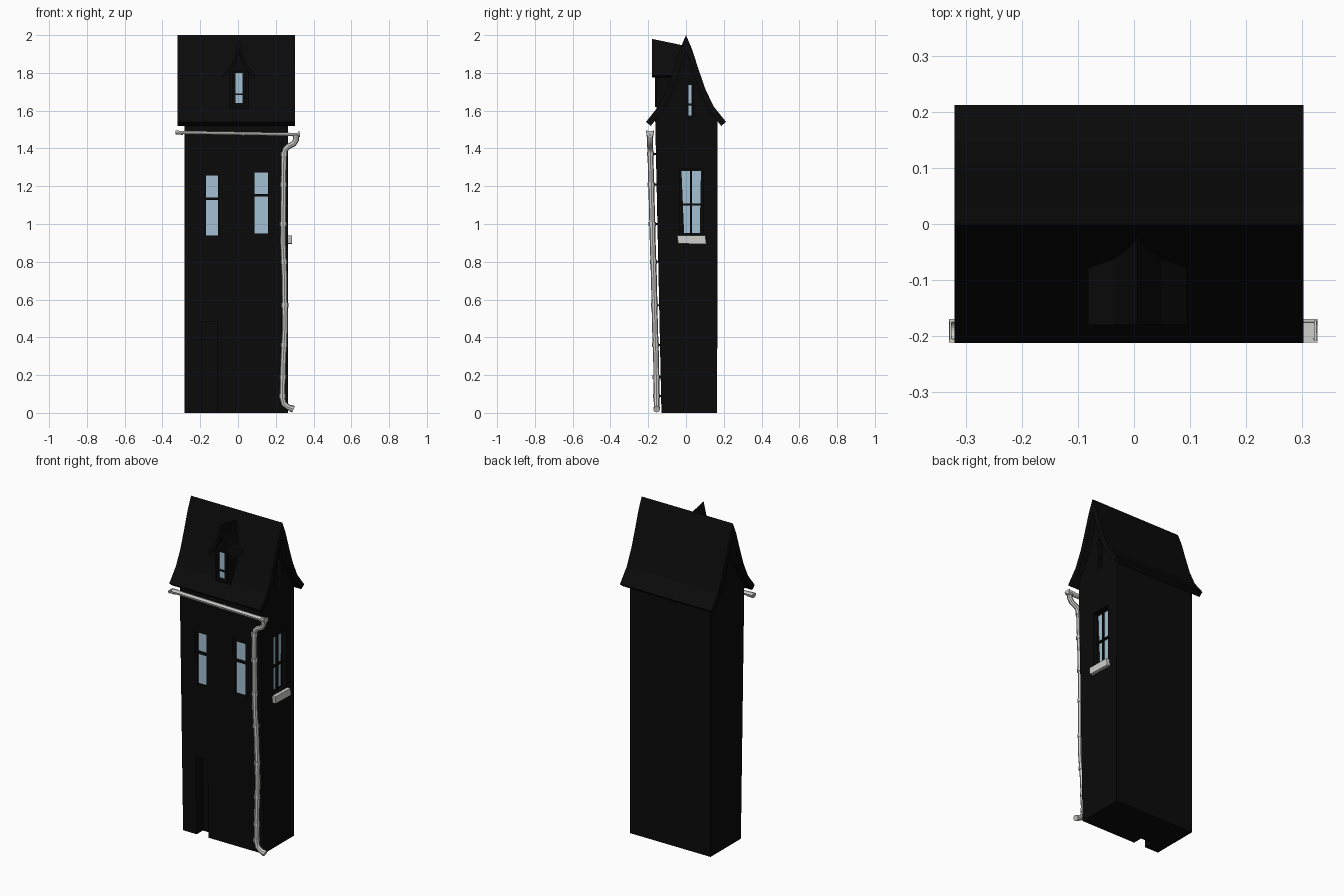
import bpy, bmesh, math
from mathutils import Vector

if "Cube" in bpy.data.objects:
    bpy.data.objects.remove(bpy.data.objects["Cube"])


def mat(name, rgb):
    m = bpy.data.materials.new(name)
    m.diffuse_color = (*rgb, 1)
    m.use_nodes = True
    m.node_tree.nodes["Principled BSDF"].inputs["Base Color"].default_value = m.diffuse_color
    return m


BLACK = mat("soot black", (0.003, 0.003, 0.003))
GLASS = mat("pale blue glass", (0.36, 0.53, 0.65))
METAL = mat("light grey", (0.62, 0.62, 0.60))


def make(name, verts, faces, m):
    bm = bmesh.new()
    vs = [bm.verts.new(v) for v in verts]
    for f in faces:
        bm.faces.new([vs[i] for i in f])
    bmesh.ops.recalc_face_normals(bm, faces=bm.faces[:])
    me = bpy.data.meshes.new(name)
    bm.to_mesh(me)
    bm.free()
    me.materials.append(m)
    ob = bpy.data.objects.new(name, me)
    bpy.context.collection.objects.link(ob)
    return ob


def loft(name, a, b, m):
    """Closed solid between two matching rings."""
    n = len(a)
    faces = [(i, (i + 1) % n, n + (i + 1) % n, n + i) for i in range(n)]
    faces += [tuple(range(n)), tuple(range(n, 2 * n))]
    return make(name, list(a) + list(b), faces, m)


def box(name, lo, hi, m):
    (x0, y0, z0), (x1, y1, z1) = lo, hi
    ring = [(x0, y0), (x1, y0), (x1, y1), (x0, y1)]
    return loft(name, [(x, y, z0) for x, y in ring], [(x, y, z1) for x, y in ring], m)


def offset_under(half, t):
    """Shift a half roof profile downwards/inwards by thickness t."""
    out = []
    for i, p in enumerate(half):
        a, b = Vector(half[max(i - 1, 0)]), Vector(half[min(i + 1, len(half) - 1)])
        d = (b - a).normalized()
        q = Vector(p) + Vector((d.y, -d.x)) * t
        if i == 0:
            q = Vector((0, p[1] - 2.6 * t))
        out.append(tuple(q))
    return out


def full(half):
    """Mirror a half profile into a whole one, left to right."""
    return [(-u, z) for u, z in reversed(half[1:])] + list(half)


# main roof: steep with flared eaves
roof_half = [(0, 2.0), (0.032, 1.925), (0.066, 1.82), (0.103, 1.713), (0.146, 1.623), (0.212, 1.54)]
under = full(offset_under(roof_half, 0.033))
shell = full(roof_half) + under[::-1]
loft("main_roof", [(-0.32, y, z) for y, z in shell], [(0.302, y, z) for y, z in shell], BLACK)

# tower body with gable ends, front wall leaning slightly outwards
gable = [(y, z + 0.01) for y, z in under if abs(y) < 0.15]
prof = [(-0.13, 0), (0.165, 0), (0.167, 1.55)] + gable[::-1] + [(-0.163, 1.55)]
body = loft("tower_body", [(-0.283, y, z) for y, z in prof], [(0.265, y, z) for y, z in prof], BLACK)


def front_y(z):
    return -0.13 - 0.033 * z / 1.55


# recesses: doorway, two front windows, side window, gable slot
front_windows = [(-0.17, -0.107, 0.94, 1.257, 1.133), (0.087, 0.158, 0.95, 1.272, 1.153)]
cuts = [((-0.19, -0.3, -0.1), (-0.11, -0.07, 0.48)),
        ((0.235, -0.035, 0.94), (0.3, 0.092, 1.295)),
        ((0.24, 0.005, 1.56), (0.3, 0.038, 1.755))]
cuts += [((x0 - .014, -0.3, z0 - .014), (x1 + .014, front_y(1.1) + 0.02, z1 + .014))
         for x0, x1, z0, z1, _ in front_windows]
for i, (lo, hi) in enumerate(cuts):
    c = box(f"cutter_{i}", lo, hi, BLACK)
    c.hide_render = True
    c.hide_viewport = True
    c.display_type = 'WIRE'
    mod = body.modifiers.new("recess", 'BOOLEAN')
    mod.object = c
    mod.operation = 'DIFFERENCE'
    mod.solver = 'EXACT'

# front windows: pane, surround bars and cross bar
for i, (x0, x1, z0, z1, zm) in enumerate(front_windows):
    y = front_y(1.1) + 0.014
    n = f"front_window_{i + 1}"
    box(n + "_glass", (x0 - .005, y, z0 - .005), (x1 + .005, y + 0.008, z1 + .005), GLASS)
    for k, (a, b) in enumerate([((x0 - .014, z0 - .014), (x0, z1 + .014)),
                                ((x1, z0 - .014), (x1 + .014, z1 + .014)),
                                ((x0, z0 - .014), (x1, z0)), ((x0, z1), (x1, z1 + .014)),
                                ((x0, zm - .007), (x1, zm + .007))]):
        box(f"{n}_bar_{k}", (a[0], y - 0.012, a[1]), (b[0], y + 0.007, b[1]), BLACK)

# side window: slightly crooked pane with cross bars, and a sill
pane = [(-0.010, 0.953), (0.073, 0.953), (0.079, 1.28), (-0.024, 1.28)]
loft("side_window_glass", [(0.234, y, z) for y, z in pane], [(0.241, y, z) for y, z in pane], GLASS)
box("side_window_upright", (0.236, 0.021, 0.945), (0.252, 0.032, 1.29), BLACK)
box("side_window_crossbar", (0.236, -0.03, 1.097), (0.252, 0.088, 1.108), BLACK)
sill = [(-0.047, 0.94), (-0.042, 0.897), (0.108, 0.893), (0.102, 0.938)]
loft("side_window_sill", [(0.24, y, z) for y, z in sill], [(0.286, y, z) for y, z in sill], METAL)

# narrow gable window
box("gable_window_glass", (0.238, 0.014, 1.575), (0.245, 0.030, 1.735), GLASS)
box("gable_window_crossbar", (0.24, 0.005, 1.628), (0.255, 0.038, 1.638), BLACK)

# dormer: roof sinks slightly towards the main ridge
dorm = [(0, 1.98), (0.018, 1.905), (0.042, 1.84), (0.088, 1.787)]
dshell = full(dorm) + full(offset_under(dorm, 0.016))[::-1]
cx = 0.006
loft("dormer_roof", [(cx + u, -0.18, z) for u, z in dshell],
     [(cx + u, -0.012, z - 0.035 * (z - 1.77) / 0.21) for u, z in dshell], BLACK)
wall = [(-0.052, 1.56), (0.052, 1.56), (0.052, 1.80), (0.02, 1.87), (0, 1.935), (-0.02, 1.87), (-0.052, 1.80)]
loft("dormer_wall", [(cx + u, -0.155, z) for u, z in wall],
     [(cx + u, -0.02, z - 0.035 * max(z - 1.77, 0) / 0.21) for u, z in wall], BLACK)
box("dormer_glass", (-0.013, -0.160, 1.64), (0.025, -0.153, 1.80), GLASS)
for k, (a, b) in enumerate([((-0.03, 1.62), (-0.013, 1.81)), ((0.025, 1.62), (0.042, 1.81)),
                            ((-0.013, 1.62), (0.025, 1.64)), ((-0.013, 1.80), (0.025, 1.81)),
                            ((-0.013, 1.682), (0.025, 1.692))]):
    box(f"dormer_window_bar_{k}", (a[0], -0.165, a[1]), (b[0], -0.15, b[1]), BLACK)


# gutter: open trough, dropping slightly to the right
def trough(name, x0, x1, r, t, depth=0.018):
    arc = [math.pi + math.pi * i / 10 for i in range(11)]
    ring = [(r * math.cos(a), depth * math.sin(a)) for a in arc]
    ring += [((r - t) * math.cos(a), (depth - t) * math.sin(a)) for a in reversed(arc)]

    def at(x):
        return [(x, -0.19 + u, 1.494 - 0.012 * (x + 0.33) / 0.66 + v) for u, v in ring]
    ob = loft(name, at(x0), at(x1), METAL)
    return ob


trough("gutter", -0.325, 0.322, 0.018, 0.003)
for i, (a, b) in enumerate([(-0.33, -0.29), (0.02, 0.035), (0.29, 0.327)]):
    trough(f"gutter_joint_{i}", a, b, 0.021, 0.004, 0.021)
for i, x in enumerate((-0.329, 0.321)):
    box(f"gutter_end_{i}", (x, -0.208, 1.476), (x + 0.004, -0.172, 1.492), METAL)


# downpipe: swept round tube with joints
def tube(name, pts, r, smooth=True):
    cu = bpy.data.curves.new(name, 'CURVE')
    cu.dimensions = '3D'
    cu.bevel_depth = r
    cu.bevel_resolution = 2
    cu.use_fill_caps = True
    sp = cu.splines.new('POLY')
    sp.points.add(len(pts) - 1)
    for p, c in zip(sp.points, pts):
        p.co = (*c, 1)
    cu.materials.append(METAL)
    ob = bpy.data.objects.new(name, cu)
    bpy.context.collection.objects.link(ob)
    bpy.ops.object.select_all(action='DESELECT')
    ob.select_set(True)
    bpy.context.view_layer.objects.active = ob
    bpy.ops.object.convert(target='MESH')
    bpy.ops.object.shade_smooth_by_angle(angle=math.radians(40))


path = [(0.308, -0.190, 1.478), (0.307, -0.190, 1.445), (0.295, -0.190, 1.425), (0.265, -0.190, 1.410),
        (0.250, -0.189, 1.395), (0.243, -0.188, 1.360), (0.240, -0.181, 1.10), (0.239, -0.176, 0.90),
        (0.246, -0.170, 0.72), (0.249, -0.164, 0.45), (0.240, -0.158, 0.28), (0.235, -0.156, 0.08),
        (0.242, -0.155, 0.050), (0.262, -0.155, 0.032), (0.294, -0.155, 0.019)]
tube("downpipe", path, 0.0155)
joints = [1.37, 1.21, 1.0, 0.80, 0.57, 0.36, 0.19, 0.09]
run = path[5:12]
for i, z in enumerate(joints):
    for p, q in zip(run, run[1:]):
        if q[2] <= min(z, 1.359) <= p[2]:
            c = Vector(p).lerp(Vector(q), (p[2] - z) / (p[2] - q[2]))
            tube(f"downpipe_joint_{i}", [c - Vector((0, 0, 0.011)), c + Vector((0, 0, 0.011))], 0.019)
            box(f"pipe_bracket_{i}", (c.x - 0.006, c.y, c.z - 0.005),
                (c.x + 0.006, front_y(c.z) + 0.01, c.z + 0.005), BLACK)
            break
tube("downpipe_outlet", [(0.308, -0.19, 1.462), (0.308, -0.19, 1.48)], 0.019)
tube("downpipe_spout", [(0.278, -0.155, 0.0255), (0.294, -0.155, 0.019)], 0.018)
